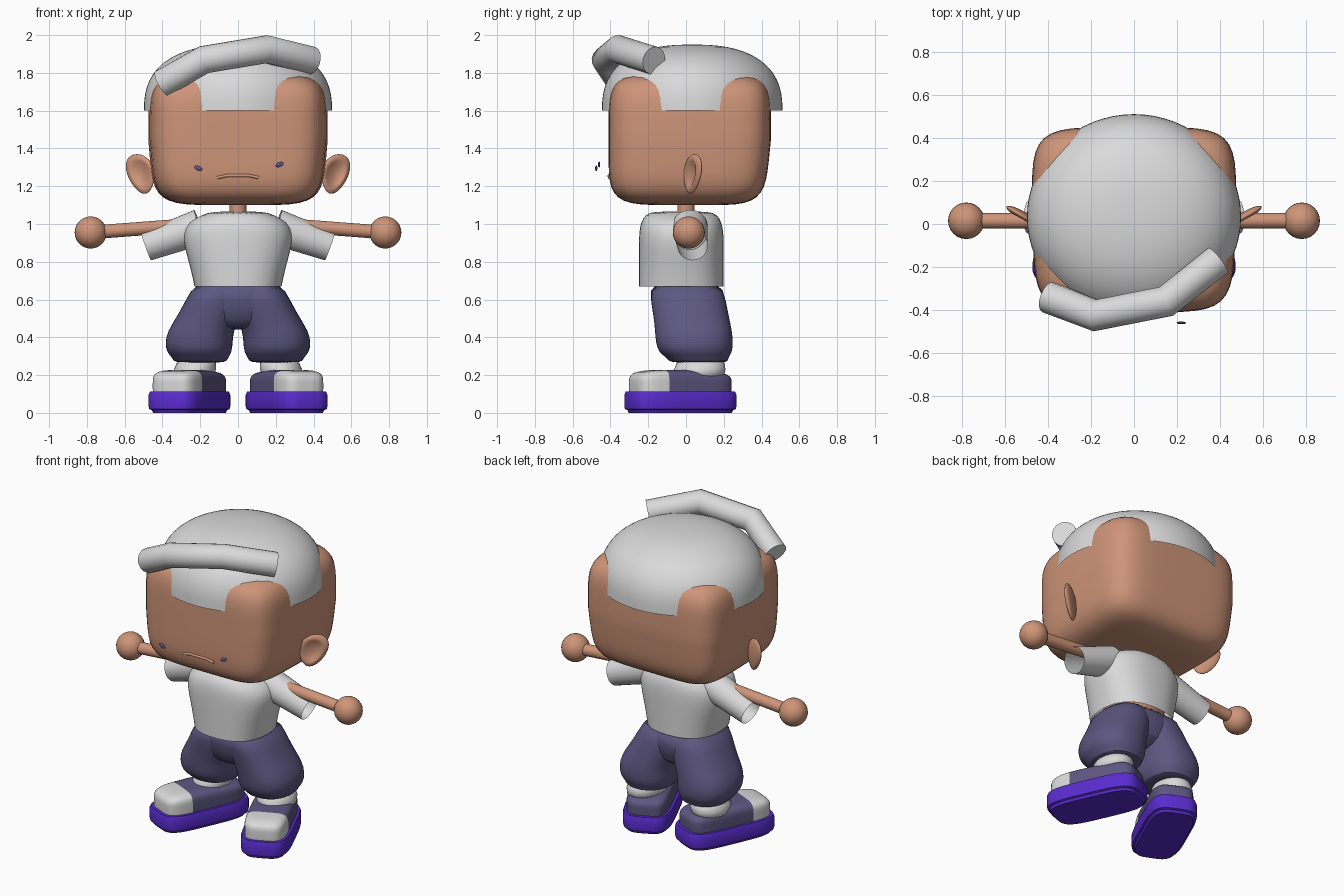
import bpy, bmesh, math
from mathutils import Vector, Matrix

cube = bpy.data.objects.get("Cube")
if cube:
    bpy.data.objects.remove(cube, do_unlink=True)


def material(name, rgb):
    m = bpy.data.materials.new(name)
    m.use_nodes = True
    m.diffuse_color = (*rgb, 1)
    m.node_tree.nodes["Principled BSDF"].inputs["Base Color"].default_value = (*rgb, 1)
    return m


SKIN = material("warm skin", (0.62, 0.30, 0.19))
PALE = material("pale grey", (0.70, 0.70, 0.70))
CLOTH = material("dusky violet", (0.11, 0.095, 0.22))
SOLE = material("bright purple", (0.10, 0.025, 0.62))


def smooth(o, angle=50):
    bpy.ops.object.select_all(action="DESELECT")
    o.select_set(True)
    bpy.context.view_layer.objects.active = o
    bpy.ops.object.shade_smooth_by_angle(angle=math.radians(angle))


def finish(name, bm, mats, sub=0, angle=50):
    bmesh.ops.recalc_face_normals(bm, faces=bm.faces)
    me = bpy.data.meshes.new(name)
    bm.to_mesh(me)
    bm.free()
    for m in mats:
        me.materials.append(m)
    o = bpy.data.objects.new(name, me)
    bpy.context.collection.objects.link(o)
    smooth(o, angle)
    if sub:
        o.modifiers.new("Subdivision", "SUBSURF").levels = sub
        o.modifiers["Subdivision"].render_levels = sub
    return o


def power(v, e):
    return math.copysign(abs(v) ** e, v)


def loft(name, rings, mat, n=2.0, segs=32, bottom=True, top=True, sub=1, angle=50):
    """Stack of superellipse rings: centre x, centre y, z, half width, half depth."""
    bm = bmesh.new()
    loops = []
    for cx, cy, z, hx, hy in rings:
        angles = [2 * math.pi * i / segs for i in range(segs)]
        loops.append([bm.verts.new((cx + hx * power(math.cos(a), 2 / n),
                                    cy + hy * power(math.sin(a), 2 / n), z)) for a in angles])
    for lo, hi in zip(loops, loops[1:]):
        for i in range(segs):
            j = (i + 1) % segs
            bm.faces.new((lo[i], lo[j], hi[j], hi[i]))
    if bottom:
        bm.faces.new(loops[0])
    if top:
        bm.faces.new(loops[-1])
    return finish(name, bm, [mat], sub, angle)


def soft_box(half, n, cuts=11):
    """Cube pushed onto a rounded-box surface."""
    bm = bmesh.new()
    bmesh.ops.create_cube(bm, size=2)
    bmesh.ops.subdivide_edges(bm, edges=bm.edges[:], cuts=cuts, use_grid_fill=True)
    for v in bm.verts:
        v.co /= sum(abs(c) ** n for c in v.co) ** (1 / n)
        v.co = Vector(c * h for c, h in zip(v.co, half))
    return bm


def ball(name, centre, scale, mat, turn=0.0):
    bm = bmesh.new()
    bmesh.ops.create_uvsphere(bm, u_segments=24, v_segments=14, radius=1)
    bm.transform(Matrix.Translation(centre) @ Matrix.Rotation(turn, 4, "Y")
                 @ Matrix.Diagonal((*scale, 1)))
    return finish(name, bm, [mat], angle=180)


def rod(name, a, b, r1, r2, mat, caps=True):
    a, b = Vector(a), Vector(b)
    bm = bmesh.new()
    bmesh.ops.create_cone(bm, cap_ends=caps, segments=28, radius1=r1, radius2=r2,
                          depth=(b - a).length)
    turn = Vector((0, 0, 1)).rotation_difference(b - a).to_matrix().to_4x4()
    bm.transform(Matrix.Translation((a + b) / 2) @ turn)
    return finish(name, bm, [mat])


def bent_tube(name, points, radius, mat):
    cu = bpy.data.curves.new(name, "CURVE")
    cu.dimensions = "3D"
    cu.bevel_depth, cu.bevel_resolution, cu.use_fill_caps = radius, 6, True
    sp = cu.splines.new("POLY")
    sp.points.add(len(points) - 1)
    for p, co in zip(sp.points, points):
        p.co = (*co, 1)
    cu.materials.append(mat)
    o = bpy.data.objects.new(name, cu)
    bpy.context.collection.objects.link(o)
    bpy.ops.object.select_all(action="DESELECT")
    o.select_set(True)
    bpy.context.view_layer.objects.active = o
    bpy.ops.object.convert(target="MESH")
    smooth(bpy.context.object)


# Head: rounded box, narrower toward the jaw and a little toward the face
bm = soft_box((0.475, 0.43, 0.35), 5.5, 15)
for v in bm.verts:
    low = max(0.0, -v.co.z / 0.35)
    v.co.x *= (1 - 0.06 * low) * (1 + 0.09 * min(0.0, v.co.y))
    if v.co.y > 0:
        v.co.y *= 1 - 0.08 * low
    v.co += Vector((0, 0.02, 1.45))
finish("head", bm, [SKIN], angle=180)

# Hair cap: flattened dome with an open rim
dome = [(0, 0.033, 1.6 + 0.35 * math.sin(t) ** 0.8,
         0.498 * math.cos(t) ** 0.8, 0.478 * math.cos(t) ** 0.8)
        for t in [math.pi / 2 * i / 16.3 for i in range(17)]]
loft("hair_cap", dome, PALE, segs=64, bottom=False, sub=0, angle=180)
bent_tube("hair_fringe", [(-0.4, -0.34, 1.745), (-0.18, -0.425, 1.87),
                          (0.15, -0.36, 1.925), (0.39, -0.17, 1.865)], 0.075, PALE)

# Face
bent_tube("mouth", [(-0.11, -0.405, 1.245), (-0.06, -0.408, 1.256),
                    (0.06, -0.408, 1.256), (0.11, -0.405, 1.245)], 0.008, SKIN)
ball("left_eye", (0.22, -0.46, 1.315), (0.023, 0.006, 0.013), CLOTH, -0.4)
ball("right_eye", (-0.21, -0.475, 1.295), (0.023, 0.006, 0.013), CLOTH, 0.4)

# Neck, body and shirt
rod("neck", (0, 0, 0.98), (0, 0, 1.15), 0.045, 0.045, SKIN)
loft("body", [(0, 0, 0.62, 0.19, 0.17), (0, 0, 0.8, 0.2, 0.17), (0, 0, 0.98, 0.17, 0.13)], SKIN)
loft("shirt", [(0, -0.025, 0.67, 0.232, 0.225), (0, -0.025, 0.76, 0.25, 0.225),
               (0, -0.025, 0.86, 0.28, 0.225), (0, -0.025, 0.95, 0.295, 0.225),
               (0, -0.025, 1.01, 0.265, 0.215), (0, -0.025, 1.05, 0.19, 0.19),
               (0, -0.025, 1.068, 0.13, 0.15)], PALE, n=2.4, bottom=False)

# Trouser hips
loft("trouser_hips", [(0, 0.0, 0.44, 0.1, 0.1), (0, 0.015, 0.48, 0.19, 0.17),
                      (0, 0.01, 0.6, 0.24, 0.2), (0, 0.0, 0.7, 0.21, 0.195)], CLOTH, n=2.4)

for side, s in (("left", 1), ("right", -1)):
    # Arm, hand and open sleeve
    rod(side + "_arm", (s * 0.12, 0.015, 1.005), (s * 0.78, 0.015, 0.955), 0.036, 0.036, SKIN)
    ball(side + "_hand", (s * 0.78, 0.015, 0.955), (0.085,) * 3, SKIN)
    rod(side + "_sleeve", (s * 0.2, 0.02, 0.985), (s * 0.487, 0.035, 0.883),
        0.095, 0.08, PALE, False)

    # Ear: leaning teardrop disc with a dished front
    bm = bmesh.new()
    bmesh.ops.create_uvsphere(bm, u_segments=32, v_segments=24, radius=1)
    for v in bm.verts:
        x, z, y = v.co
        r = math.hypot(x, z)
        depth = 0.025 * y
        if y < 0:
            depth += 0.03 * max(0.0, 1 - (r / 0.75) ** 2)
        px = 0.515 + 0.072 * x * (1 + 0.2 * z) + 0.02 * z
        v.co = (s * px, 0.035 + depth + 0.55 * (px - 0.515), 1.265 + 0.105 * z)
    finish(side + "_ear", bm, [SKIN], angle=180)

    # Baggy trouser leg
    leg = [(0.2, 0.07, 0.265, 0.11, 0.13), (0.2, 0.065, 0.275, 0.145, 0.16),
           (0.2, 0.06, 0.295, 0.15, 0.165), (0.205, 0.05, 0.32, 0.172, 0.195),
           (0.207, 0.045, 0.37, 0.18, 0.205), (0.2, 0.04, 0.43, 0.175, 0.205),
           (0.16, 0.03, 0.5, 0.17, 0.2), (0.125, 0.012, 0.59, 0.155, 0.2),
           (0.1, 0.0, 0.7, 0.125, 0.19)]
    loft(side + "_trouser_leg", [(s * r[0], *r[1:]) for r in leg], CLOTH, n=2.3)

    # Sock
    loft(side + "_sock", [(s * 0.235, 0.06, 0.17, 0.11, 0.14), (s * 0.23, 0.075, 0.23, 0.115, 0.14),
                          (s * 0.21, 0.08, 0.3, 0.1, 0.12)], PALE)

    # Shoe with toes turned outward: stepped sole, then upper with a pale toe cap
    turn = Matrix.Translation((s * 0.257, -0.03, 0)) @ Matrix.Rotation(s * math.radians(24), 4, "Z")
    sole = [(0.0, 0.86), (0.015, 0.9), (0.02, 0.98), (0.035, 1.0), (0.095, 1.0), (0.112, 0.96)]
    o = loft(side + "_sole", [(0, 0, z, 0.15 * k, 0.15 * k + 0.145) for z, k in sole],
             SOLE, n=4, segs=48, sub=0, angle=40)
    o.data.transform(turn)

    bm = soft_box((0.128, 0.27, 0.085), 4.5)
    bmesh.ops.bisect_plane(bm, geom=bm.verts[:] + bm.edges[:] + bm.faces[:],
                           plane_co=(0, -0.12, 0), plane_no=(0, 1, 0))
    for f in bm.faces:
        f.material_index = int(f.calc_center_median().y < -0.12)
    for v in bm.verts:
        if v.co.z > 0:
            v.co.z *= 1 - 0.5 * max(0.0, v.co.y)
    bm.transform(turn @ Matrix.Translation((0, 0, 0.143)))
    finish(side + "_shoe_upper", bm, [CLOTH, PALE], angle=180)
